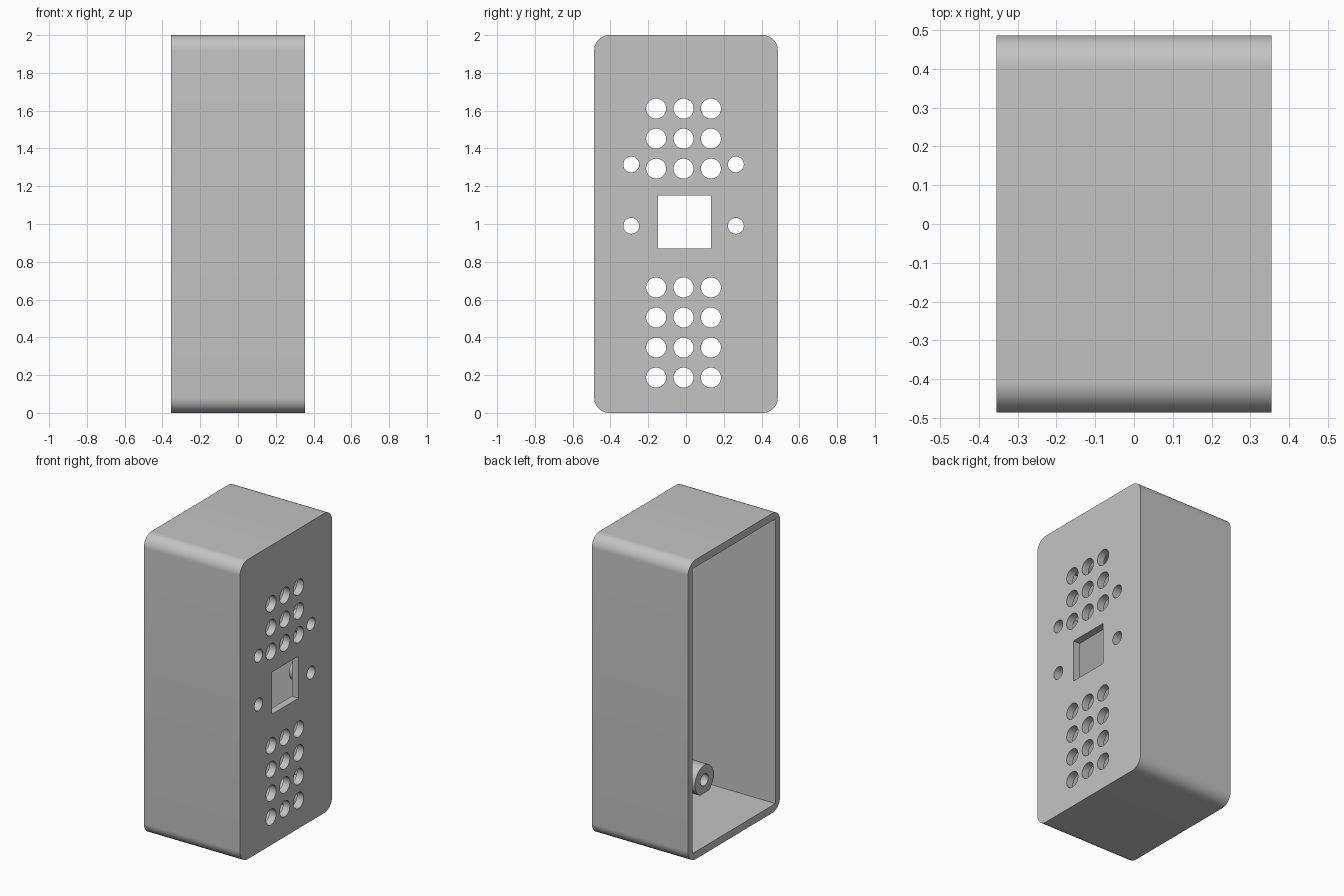
import bpy, bmesh, math
from mathutils import Matrix, Vector

if "Cube" in bpy.data.objects:
    bpy.data.objects.remove(bpy.data.objects["Cube"], do_unlink=True)

HALF_X, HALF_Y, HEIGHT = 0.355, 0.486, 2.0
WALL = 0.05
INNER_X = HALF_X - WALL
MID = -0.013          # sideways centre of the cut-outs

grey = bpy.data.materials.new("plain grey")
grey.use_nodes = True
grey.diffuse_color = (0.55, 0.55, 0.55, 1)
grey.node_tree.nodes["Principled BSDF"].inputs["Base Color"].default_value = grey.diffuse_color


def add_box(bm, low, high):
    size = Vector(high) - Vector(low)
    centre = (Vector(high) + Vector(low)) / 2
    return bmesh.ops.create_cube(bm, size=1, matrix=Matrix.Translation(centre) @ Matrix.Diagonal((*size, 1)))


def add_rod(bm, x0, x1, y, z, radius):
    turn = Matrix.Rotation(math.pi / 2, 4, "Y")
    bmesh.ops.create_cone(bm, cap_ends=True, segments=40, radius1=radius, radius2=radius,
                          depth=x1 - x0, matrix=Matrix.Translation(((x0 + x1) / 2, y, z)) @ turn)


def make_object(name, bm):
    bmesh.ops.recalc_face_normals(bm, faces=bm.faces)
    mesh = bpy.data.meshes.new(name)
    bm.to_mesh(mesh)
    bm.free()
    mesh.materials.append(grey)
    obj = bpy.data.objects.new(name, mesh)
    bpy.context.collection.objects.link(obj)
    return obj


def activate(obj):
    bpy.ops.object.select_all(action="DESELECT")
    obj.select_set(True)
    bpy.context.view_layer.objects.active = obj


def cut(target, cutter):
    mod = target.modifiers.new("cut", "BOOLEAN")
    mod.operation, mod.solver, mod.object = "DIFFERENCE", "EXACT", cutter
    activate(target)
    bpy.ops.object.modifier_apply(modifier=mod.name)
    bpy.data.objects.remove(cutter, do_unlink=True)


def smooth(obj):
    activate(obj)
    bpy.ops.object.shade_smooth_by_angle(angle=math.radians(30))


# Outer case with rounded long edges
bm = bmesh.new()
add_box(bm, (-HALF_X, -HALF_Y, 0), (HALF_X, HALF_Y, HEIGHT))
long_edges = [e for e in bm.edges if abs(e.verts[0].co.x - e.verts[1].co.x) > 0.1]
bmesh.ops.bevel(bm, geom=long_edges, offset=0.08, segments=12, profile=0.5, affect="EDGES")
case = make_object("case", bm)

# Hollow interior, open on one side
bm = bmesh.new()
add_box(bm, (-HALF_X - 0.1, -HALF_Y + WALL, WALL), (INNER_X, HALF_Y - WALL, HEIGHT - WALL))
cut(case, make_object("cavity_cutter", bm))

# Square window, vent holes and screw holes through the panel
screws = [(MID + side * 0.277, z) for side in (-1, 1) for z in (0.99, 1.315)]
bm = bmesh.new()
x0, x1 = INNER_X - 0.03, HALF_X + 0.05
add_box(bm, (x0, -0.147, 0.87), (x1, 0.132, 1.15))
for start, rows in ((0.187, 4), (1.293, 3)):
    for row in range(rows):
        for column in (-1, 0, 1):
            add_rod(bm, x0, x1, MID + column * 0.145, start + row * 0.159, 0.053)
for y, z in screws:
    add_rod(bm, x0, x1, y, z, 0.042)
cut(case, make_object("hole_cutter", bm))
smooth(case)


# Hollow round posts standing on the inside of the panel
def make_post(name, y, z, length, radius, bore):
    bm = bmesh.new()
    tip, root = INNER_X - length, INNER_X
    add_rod(bm, tip, root, y, z, radius)
    post = make_object(name, bm)
    bm = bmesh.new()
    add_rod(bm, tip - 0.05, root + 0.05, y, z, bore)
    cut(post, make_object("bore_cutter", bm))
    smooth(post)


for i, (y, z) in enumerate(screws):
    make_post(f"screw_standoff_{i + 1}", y, z, 0.06, 0.075, 0.042)
for side, label in ((-1, "front"), (1, "back")):
    for z, level in ((0.137, "lower"), (HEIGHT - 0.137, "upper")):
        make_post(f"{level}_{label}_post", side * 0.315, z, 0.22, 0.098, 0.04)
